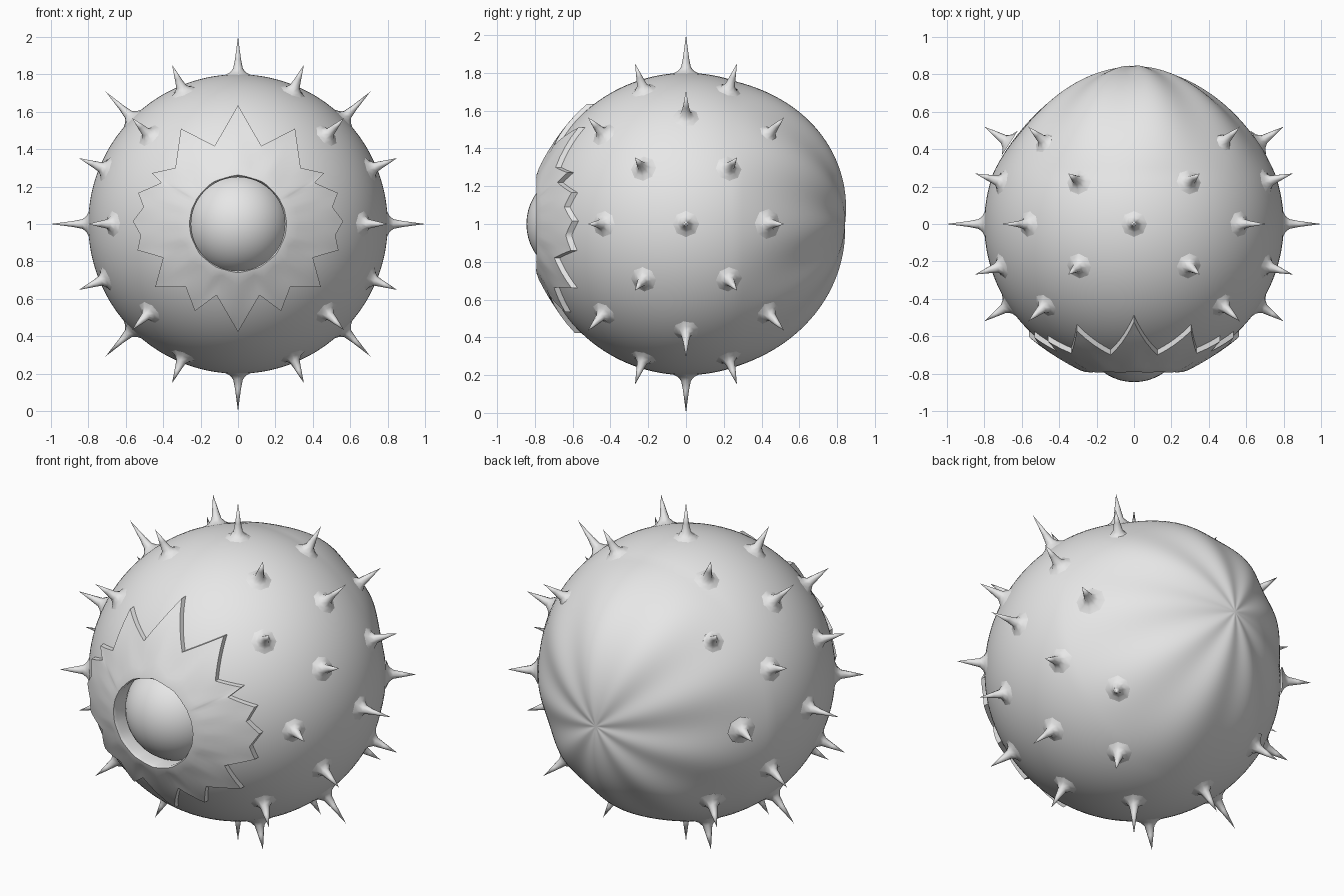
import bpy, bmesh, math
from mathutils import Vector

if "Cube" in bpy.data.objects:
    bpy.data.objects.remove(bpy.data.objects["Cube"])

CENTRE = Vector((0, 0, 1))
grey = bpy.data.materials.new("plain grey")
grey.diffuse_color = (0.8, 0.8, 0.8, 1)
grey.use_nodes = True
grey.node_tree.nodes["Principled BSDF"].inputs["Base Color"].default_value = grey.diffuse_color


def finish(name, bm, angle=None):
    """Turn a bmesh into a smooth-shaded grey object."""
    bmesh.ops.recalc_face_normals(bm, faces=bm.faces)
    mesh = bpy.data.meshes.new(name)
    bm.to_mesh(mesh)
    bm.free()
    mesh.materials.append(grey)
    obj = bpy.data.objects.new(name, mesh)
    bpy.context.collection.objects.link(obj)
    bpy.ops.object.select_all(action='DESELECT')
    obj.select_set(True)
    bpy.context.view_layer.objects.active = obj
    if angle is None:
        bpy.ops.object.shade_smooth()
    else:
        bpy.ops.object.shade_smooth_by_angle(angle=math.radians(angle))
    return obj


def loft(bm, rings):
    """Bridge closed rings of points with quads."""
    loops = [[bm.verts.new(p) for p in ring] for ring in rings]
    n = len(loops[0])
    for a, b in zip(loops, loops[1:]):
        for i in range(n):
            j = (i + 1) % n
            bm.faces.new((a[i], a[j], b[j], b[i]))
    return loops


# Body: round shell, open at the front, drawn into a folded pucker at the back
def body_point(t, phi):
    fade = math.radians(70)
    r = 0.8
    if t < fade:
        s = math.sin(math.pi * t / fade)
        r += 0.042 * math.cos(t / fade * math.pi / 2) ** 2
        r += s * (0.02 + 0.015 * math.sin(phi) - 0.045 * math.cos(phi) ** 2)
        r += s * 0.008 * math.cos(9 * phi + 0.6)
    rho = r * math.sin(t)
    return CENTRE + Vector((rho * math.cos(phi), r * math.cos(t), rho * math.sin(phi)))


bm = bmesh.new()
COLS, ROWS = 128, 72
t_end = math.pi - math.asin(0.30 / 0.8)
loops = loft(bm, [[body_point(t_end * k / ROWS, 2 * math.pi * i / COLS) for i in range(COLS)]
                  for k in range(1, ROWS + 1)])
tip = bm.verts.new(body_point(0, 0))
for i in range(COLS):
    bm.faces.new((tip, loops[0][i], loops[0][(i + 1) % COLS]))
finish("body", bm)

# Petal collar: jagged outline (right half, top to bottom), mirrored to the left
half = [(0, .635), (.125, .417), (.305, .51), (.335, .30), (.46, .272), (.41, .22),
        (.533, .166), (.505, .09), (.562, .015), (.52, -.06), (.537, -.14), (.40, -.18),
        (.443, -.338), (.28, -.335), (.23, -.465), (.115, -.38), (0, -.577)]
corners = half + [(-x, z) for x, z in reversed(half[1:-1])]
outline = []
for a, b in zip(corners, corners[1:] + corners[:1]):
    for k in range(4):
        outline.append(Vector(a).lerp(Vector(b), k / 4))


def on_shell(p, radius):
    return CENTRE + Vector((p.x, -math.sqrt(radius ** 2 - p.length_squared), p.y))


hole = [p.normalized() * 0.25 for p in outline]
rings = [[CENTRE + Vector((p.x * 1.02, -0.66, p.y * 1.02)) for p in hole],
         [CENTRE + Vector((p.x, -0.775, p.y)) for p in hole]]
for k in range(9):
    f = k / 8
    # thin flaps, with a soft dip between the rolled rim and the petal ends
    shell = 0.838 - 0.014 * f - 0.008 * math.sin(math.pi * f)
    if k == 0:
        shell = 0.833
    rings.append([on_shell(h.lerp(o, max(f, 0.03)), shell) for h, o in zip(hole, outline)])
rings.append([on_shell(o, 0.79) for o in outline])
bm = bmesh.new()
loft(bm, rings)
finish("petal_collar", bm, 50)

# Central ball sunk in the collar
bm = bmesh.new()
bmesh.ops.create_uvsphere(bm, u_segments=48, v_segments=24, radius=0.28)
bmesh.ops.translate(bm, verts=bm.verts, vec=(0, -0.565, 1))
finish("central_ball", bm)

# Spikes: slim points with flared bases, in five rings about the front-back axis
PROFILE = [(0.08, -0.008), (0.045, 0.008), (0.026, 0.03), (0.016, 0.08)]


def add_spike(bm, direction, reach):
    d = direction.normalized()
    u = d.orthogonal().normalized()
    v = d.cross(u)
    sides = 8
    rings = [[CENTRE + d * (0.8 + h) + (u * math.cos(a) + v * math.sin(a)) * w
              for a in (2 * math.pi * i / sides for i in range(sides))]
             for w, h in PROFILE]
    last = loft(bm, rings)[-1]
    top = bm.verts.new(CENTRE + d * reach)
    for i in range(sides):
        bm.faces.new((last[i], last[(i + 1) % sides], top))


bm = bmesh.new()
for y, rho, angles in ((0, 1.0, range(0, 360, 45)),
                       (0.27, 0.92, [22.5 + 45 * k for k in range(8)]),
                       (0.52, 0.80, (0, 45, 135, 180, 225, 315))):
    for side in ((1,) if y == 0 else (1, -1)):
        for a in angles:
            a = math.radians(a)
            vec = Vector((rho * math.cos(a), side * y, rho * math.sin(a)))
            add_spike(bm, vec, vec.length)
finish("spikes", bm)
